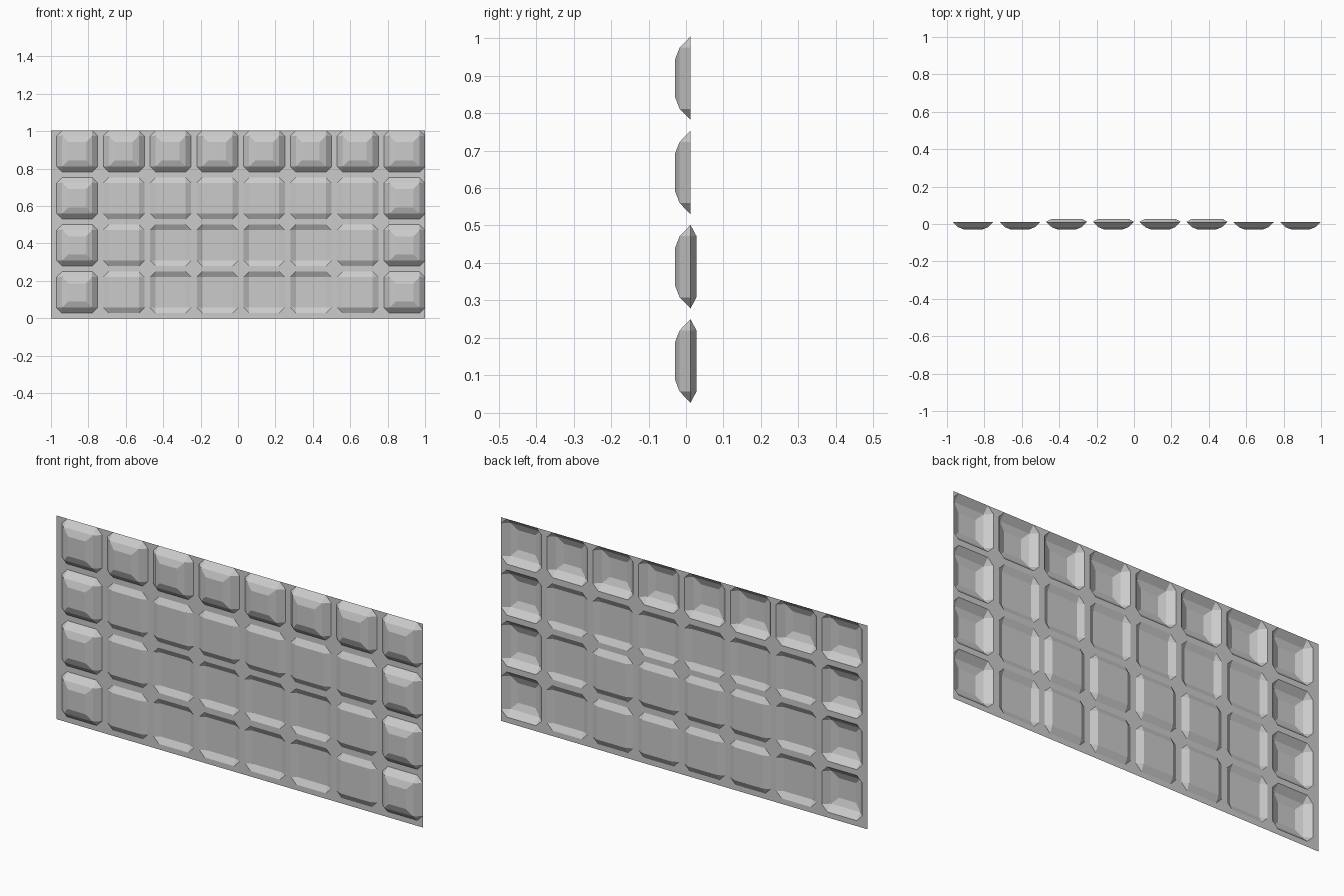
import bpy
import bmesh

cube = bpy.data.objects.get("Cube")
if cube:
    bpy.data.objects.remove(cube, do_unlink=True)

COLS, ROWS = 8, 4
PITCH_X, PITCH_Z = 0.25, 0.2515
PAD_W, PAD_H = 0.22, 0.223
SHEET_Y = 0.012
STEP = 0.03      # inset of each bevel and size of the corner cut

gray = bpy.data.materials.new("plain_gray")
gray.use_nodes = True
color = (0.6, 0.6, 0.6, 1)
gray.diffuse_color = color
gray.node_tree.nodes["Principled BSDF"].inputs["Base Color"].default_value = color

bm = bmesh.new()


def face(points, y=SHEET_Y):
    return bm.faces.new([bm.verts.new((x, y, z)) for x, z in points])


def rect(x0, x1, z0, z1, inset=0.0):
    return [(x0 + inset, z0 + inset), (x1 - inset, z0 + inset),
            (x1 - inset, z1 - inset), (x0 + inset, z1 - inset)]


def pad(x0, x1, z0, z1, mid_y, top_y):
    """Octagonal foot, square middle ring and a smaller square face."""
    foot = [bm.verts.new((x, SHEET_Y, z)) for x, z in [
        (x0 + STEP, z0), (x1 - STEP, z0), (x1, z0 + STEP), (x1, z1 - STEP),
        (x1 - STEP, z1), (x0 + STEP, z1), (x0, z1 - STEP), (x0, z0 + STEP)]]
    mid = [bm.verts.new((x, mid_y, z)) for x, z in rect(x0, x1, z0, z1, STEP)]
    top = [bm.verts.new((x, top_y, z)) for x, z in rect(x0, x1, z0, z1, STEP * 2.1)]
    corners = rect(x0, x1, z0, z1)
    for i in range(4):
        j = (i + 1) % 4
        a, b = foot[2 * i], foot[2 * i + 1]
        bm.faces.new((a, b, mid[j], mid[i]))                  # side slope
        bm.faces.new((foot[2 * i - 1], a, mid[i]))            # corner slope
        bm.faces.new((mid[i], mid[j], top[j], top[i]))        # inner slope
        bm.faces.new((a, foot[2 * i - 1],                     # flat sheet corner
                      bm.verts.new((corners[i][0], SHEET_Y, corners[i][1]))))
    bm.faces.new(top)


# Sheet strips between the pads, and the pads themselves
prev_z = 0.0
for r in range(ROWS):
    z0 = 0.027 + r * PITCH_Z
    z1 = z0 + PAD_H
    face(rect(-1, 1, prev_z, z0))
    prev_z = z1
    prev_x = -1.0
    for c in range(COLS):
        x0 = -0.97 + c * PITCH_X
        x1 = x0 + PAD_W
        face(rect(prev_x, x0, z0, z1))
        prev_x = x1
        ring = min(c, COLS - 1 - c, ROWS - 1 - r)
        if ring == 0:       # bold outer pads
            levels = (-0.017, -0.03)
        elif ring == 1:     # shallow raised pads
            levels = (-0.004, -0.004)
        else:               # shallow recessed pads
            levels = (0.028, 0.028)
        pad(x0, x1, z0, z1, *levels)

bmesh.ops.remove_doubles(bm, verts=bm.verts, dist=0.0005)
bmesh.ops.recalc_face_normals(bm, faces=bm.faces)
# The open sheet faces the front
if sum(f.normal.y * f.calc_area() for f in bm.faces) > 0:
    bmesh.ops.reverse_faces(bm, faces=bm.faces)

mesh = bpy.data.meshes.new("padded_panel")
bm.to_mesh(mesh)
bm.free()
mesh.materials.append(gray)
panel = bpy.data.objects.new("padded_panel", mesh)
bpy.context.collection.objects.link(panel)
